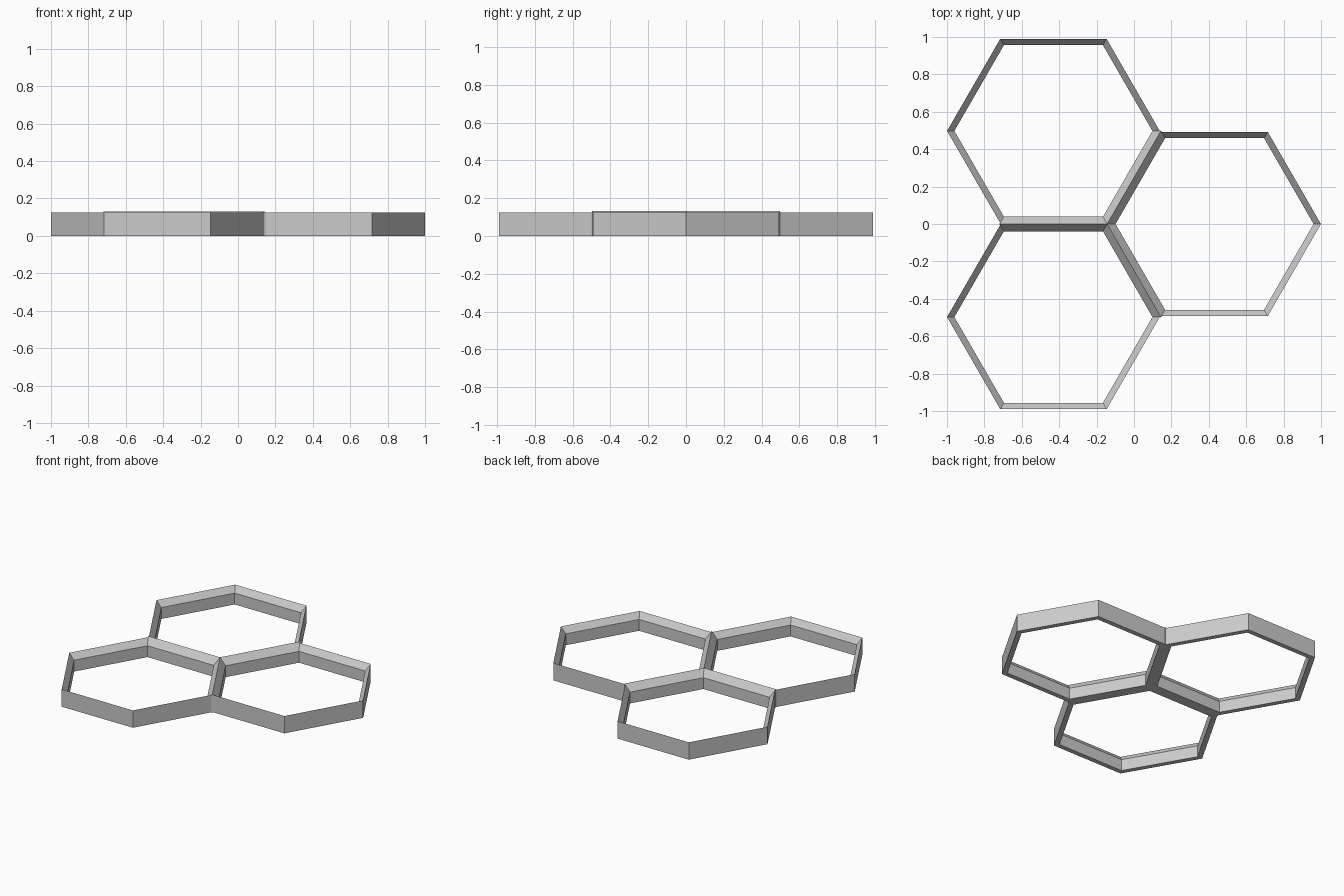
import bpy
from math import cos, sin, pi, sqrt
from mathutils import Matrix, Vector

if "Cube" in bpy.data.objects:
    bpy.data.objects.remove(bpy.data.objects["Cube"], do_unlink=True)

PITCH = 0.995        # distance between neighbouring cell centres
APOTHEM = 0.4925     # outer flat-to-centre distance of a cell
WALL = 0.034         # wall thickness
HEIGHT = 0.125       # outer wall height
INNER = 0.082        # inner wall height, below the chamfer

grey = bpy.data.materials.new("plain_grey")
grey.use_nodes = True
colour = (0.6, 0.6, 0.6, 1)
grey.diffuse_color = colour
grey.node_tree.nodes["Principled BSDF"].inputs["Base Color"].default_value = colour


def make_object(name, verts, faces, matrix):
    mesh = bpy.data.meshes.new(name)
    mesh.from_pydata(verts, [], faces)
    mesh.materials.append(grey)
    obj = bpy.data.objects.new(name, mesh)
    obj.matrix_world = matrix
    bpy.context.collection.objects.link(obj)
    return obj


def hex_cell(name, centre):
    """Sweep the chamfered wall section around six corners."""
    section = [(APOTHEM, 0), (APOTHEM, HEIGHT),
               (APOTHEM - WALL, INNER), (APOTHEM - WALL, 0)]
    verts, faces = [], []
    n = len(section)
    for i in range(6):
        a = i * pi / 3
        for d, z in section:
            r = d / cos(pi / 6)
            verts.append((r * cos(a), r * sin(a), z))
        j = (i + 1) % 6
        for k in range(n):
            m = (k + 1) % n
            faces.append((i * n + k, j * n + k, j * n + m, i * n + m))
    return make_object(name, verts, faces, Matrix.Translation(centre))


def ridge(name, start, angle):
    """Thin peaked strip joining two neighbouring cells."""
    half = PITCH / 2 - APOTHEM
    peak = HEIGHT + half * (HEIGHT - INNER) / WALL
    length = PITCH / sqrt(3)
    section = [(-half, 0), (half, 0), (half, HEIGHT), (0, peak), (-half, HEIGHT)]
    n = len(section)
    verts = [(x, y, z) for x in (0, length) for y, z in section]
    faces = [(k, n + k, n + (k + 1) % n, (k + 1) % n) for k in range(n)]
    faces = [f[::-1] for f in faces]
    faces += [tuple(reversed(range(n))), tuple(range(n, 2 * n))]
    return make_object(name, verts, faces,
                       Matrix.Translation(start) @ Matrix.Rotation(angle, 4, "Z"))


# Three cells packed around a common corner
off = PITCH * sqrt(3) / 4
hex_cell("back_cell", Vector((-off, PITCH / 2, 0)))
hex_cell("front_cell", Vector((-off, -PITCH / 2, 0)))
hex_cell("side_cell", Vector((off, 0, 0)))

# Ridges along the shared walls
corner = Vector((-off / 3, 0, 0))
for name, angle in (("middle_ridge", pi), ("back_ridge", pi / 3), ("front_ridge", -pi / 3)):
    ridge(name, corner, angle)
